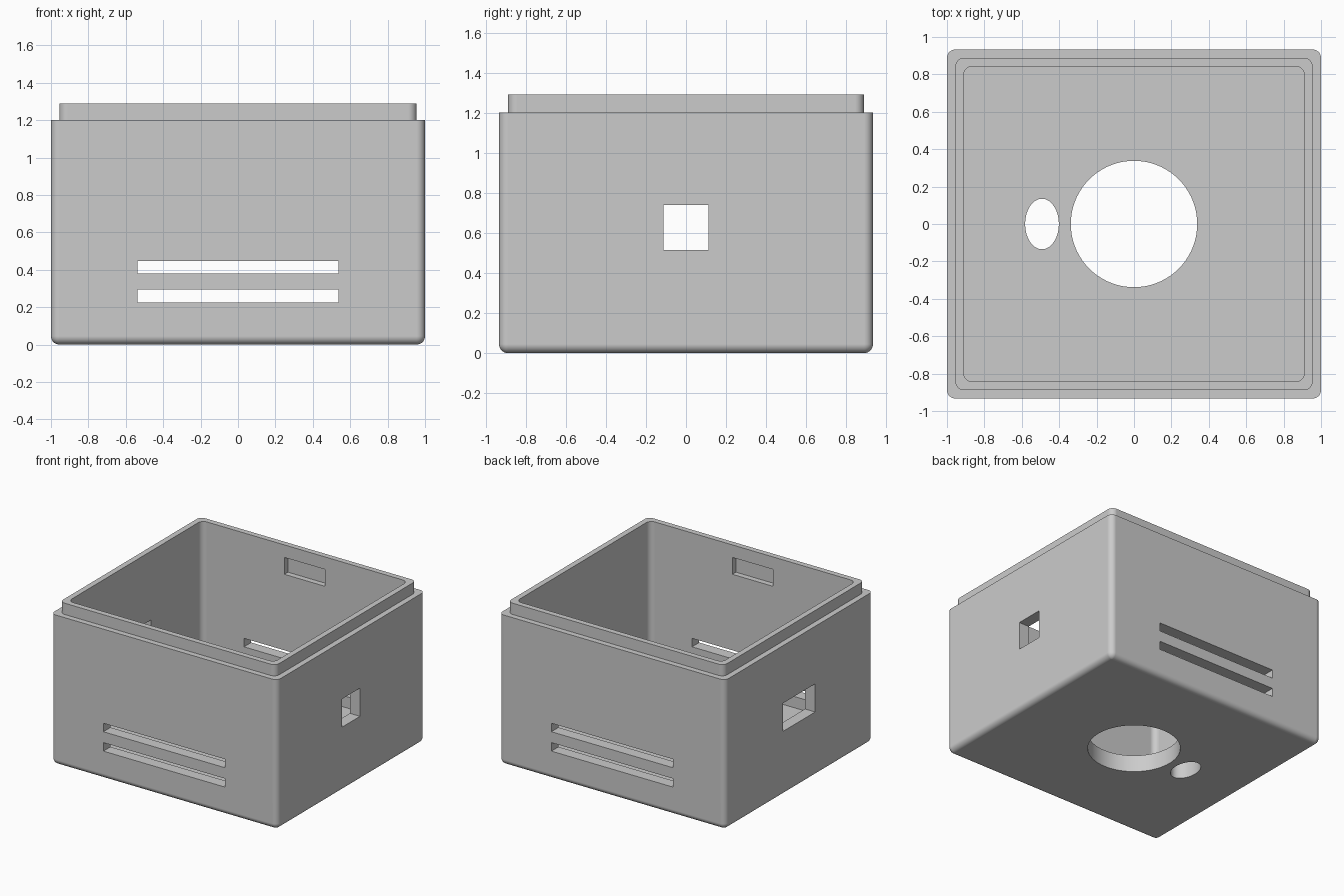
import bpy, bmesh, math
from mathutils import Matrix

if "Cube" in bpy.data.objects:
    bpy.data.objects.remove(bpy.data.objects["Cube"], do_unlink=True)

WIDTH, DEPTH = 1.0, 0.933      # half sizes
BODY_TOP, LIP_TOP = 1.2, 1.29
STEP = 0.045                   # fillet radius and lip step
FLOOR = 0.135
SEGMENTS = 7

# Plain grey plastic
grey = bpy.data.materials.new("grey_plastic")
grey.use_nodes = True
colour = (0.6, 0.6, 0.6, 1)
grey.diffuse_color = colour
grey.node_tree.nodes["Principled BSDF"].inputs["Base Color"].default_value = colour


def make_object(name, bm):
    mesh = bpy.data.meshes.new(name)
    bm.to_mesh(mesh)
    bm.free()
    mesh.materials.append(grey)
    obj = bpy.data.objects.new(name, mesh)
    bpy.context.collection.objects.link(obj)
    return obj


def ring(bm, inset, radius, z):
    """Rounded rectangle of vertices, inset from the outer wall."""
    verts = []
    for corner, (sx, sy) in enumerate([(1, 1), (-1, 1), (-1, -1), (1, -1)]):
        cx = sx * (WIDTH - inset - radius)
        cy = sy * (DEPTH - inset - radius)
        for i in range(SEGMENTS + 1):
            a = (corner + i / SEGMENTS) * math.pi / 2
            verts.append(bm.verts.new((cx + radius * math.cos(a), cy + radius * math.sin(a), z)))
    return verts


def box(bm, x0, x1, y0, y1, z0, z1):
    place = Matrix.Translation(((x0 + x1) / 2, (y0 + y1) / 2, (z0 + z1) / 2))
    size = Matrix.Diagonal((x1 - x0, y1 - y0, z1 - z0, 1))
    bmesh.ops.create_cube(bm, size=1, matrix=place @ size)


def hole(bm, x, rx, ry):
    bmesh.ops.create_cone(bm, cap_ends=True, segments=72, radius1=1, radius2=1, depth=0.4,
                          matrix=Matrix.Translation((x, 0, 0)) @ Matrix.Diagonal((rx, ry, 1, 1)))


# Enclosure shell: filleted base, outer wall, stepped lip, then the cavity
bm = bmesh.new()
sections = []
for i in range(SEGMENTS + 1):
    a = i / SEGMENTS * math.pi / 2
    sections.append((STEP * (1 - math.sin(a)), STEP * math.sin(a), STEP * (1 - math.cos(a))))
sections += [(0, STEP, BODY_TOP), (STEP, STEP, BODY_TOP), (STEP, STEP, LIP_TOP),
             (2 * STEP, STEP, LIP_TOP), (2 * STEP, STEP, FLOOR)]
rings = [ring(bm, *s) for s in sections]
for low, high in zip(rings, rings[1:]):
    for i in range(len(low)):
        j = (i + 1) % len(low)
        bm.faces.new((low[i], low[j], high[j], high[i]))
bm.faces.new(rings[0][::-1])
bm.faces.new(rings[-1])
bmesh.ops.remove_doubles(bm, verts=bm.verts, dist=0.0001)
bmesh.ops.recalc_face_normals(bm, faces=bm.faces)
shell = make_object("enclosure_shell", bm)

# Openings
bm = bmesh.new()
for z in (0.225, 0.38):                              # vent slots, front and back
    box(bm, -0.537, 0.537, -1.2, 1.2, z, z + 0.068)
box(bm, 0.8, 1.2, -0.112, 0.112, 0.515, 0.74)        # side window
box(bm, -1.2, -0.8, -0.203, 0.203, 0.515, 0.74)      # wide side window
for side in (-1, 1):                                 # latch recesses inside the walls
    y0, y1 = sorted((side * 0.8, side * (DEPTH - STEP)))
    box(bm, -0.18, 0.18, y0, y1, 1.055, 1.19)
hole(bm, 0, 0.338, 0.338)                            # large floor hole
hole(bm, -0.492, 0.09, 0.135)                        # oval floor hole
cutter = make_object("opening_cutter", bm)
cutter.hide_render = True

# Cut the openings and finish the shading
bpy.ops.object.select_all(action='DESELECT')
bpy.context.view_layer.objects.active = shell
shell.select_set(True)
cut = shell.modifiers.new("openings", 'BOOLEAN')
cut.operation = 'DIFFERENCE'
cut.solver = 'EXACT'
cut.object = cutter
bpy.ops.object.modifier_apply(modifier=cut.name)
bpy.data.objects.remove(cutter, do_unlink=True)
bpy.ops.object.shade_smooth_by_angle(angle=math.radians(30))
weighted = shell.modifiers.new("flat_walls", 'WEIGHTED_NORMAL')
weighted.keep_sharp = True
